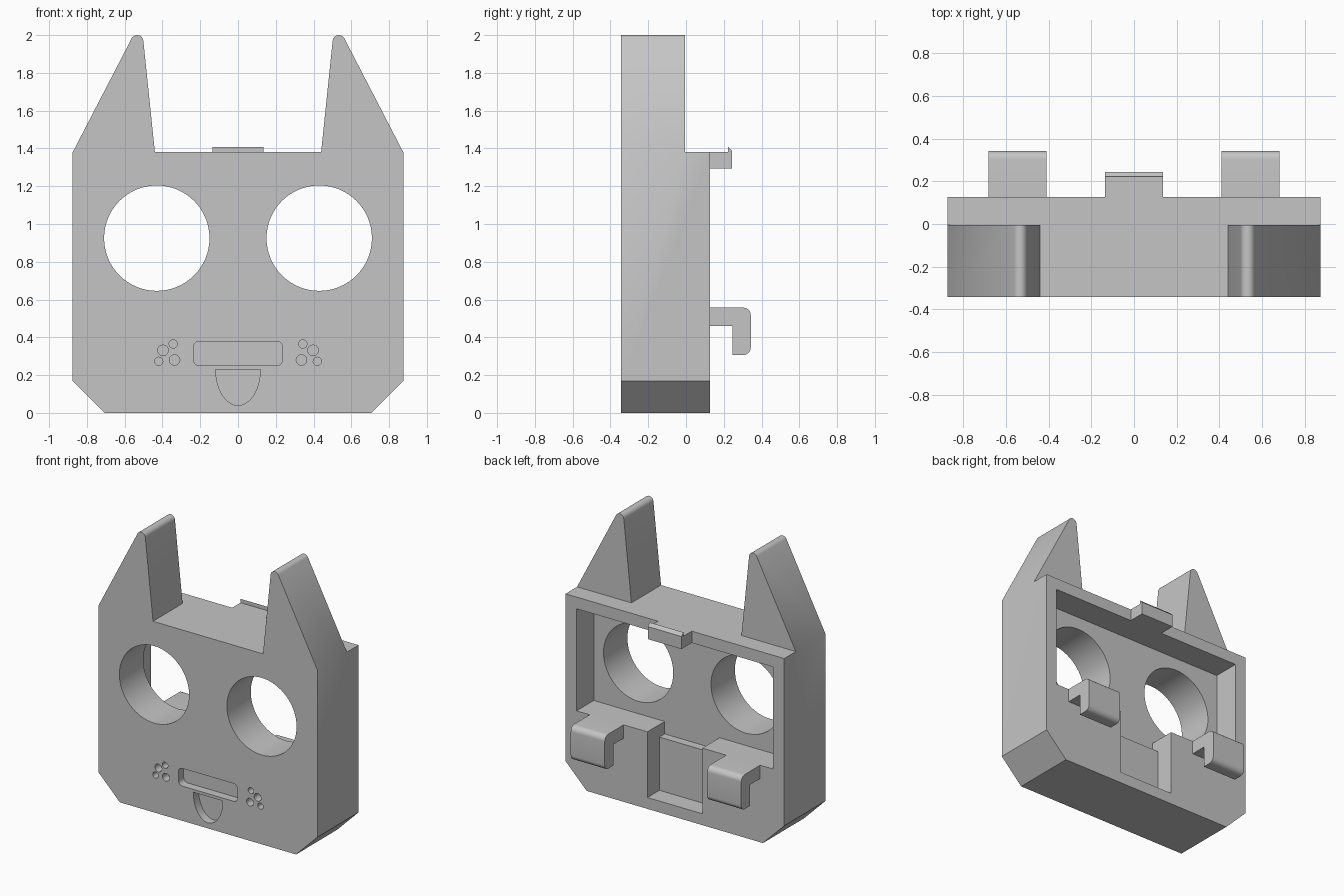
import bpy, bmesh, math

if "Cube" in bpy.data.objects:
    bpy.data.objects.remove(bpy.data.objects["Cube"])

FRONT, BACK, EAR_BACK = -0.343, 0.127, -0.005

grey = bpy.data.materials.new("matte grey")
grey.diffuse_color = (0.56, 0.56, 0.56, 1)
grey.use_nodes = True
grey.node_tree.nodes["Principled BSDF"].inputs["Base Color"].default_value = grey.diffuse_color


def arc(cx, cz, r, a0, a1, n=8, rz=None):
    """Points along an arc, angles in degrees."""
    out = []
    for i in range(n + 1):
        a = math.radians(a0 + (a1 - a0) * i / n)
        out.append((cx + r * math.cos(a), cz + (rz or r) * math.sin(a)))
    return out


def circle(cx, cz, r, n):
    return arc(cx, cz, r, 0, 360, n)[:-1]


def rect(x0, x1, z0, z1):
    return [(x0, z0), (x1, z0), (x1, z1), (x0, z1)]


def prism(name, pts, a, b, axis="y"):
    """Extrude a closed profile from a to b along y (x,z points) or x (y,z points)."""
    bm = bmesh.new()
    place = (lambda p, d: (p[0], d, p[1])) if axis == "y" else (lambda p, d: (d, p[0], p[1]))
    near = [bm.verts.new(place(p, a)) for p in pts]
    far = [bm.verts.new(place(p, b)) for p in pts]
    bm.faces.new(near)
    bm.faces.new(far[::-1])
    for i in range(len(pts)):
        j = (i + 1) % len(pts)
        bm.faces.new((near[j], near[i], far[i], far[j]))
    bmesh.ops.recalc_face_normals(bm, faces=bm.faces)
    mesh = bpy.data.meshes.new(name)
    bm.to_mesh(mesh)
    bm.free()
    obj = bpy.data.objects.new(name, mesh)
    bpy.context.collection.objects.link(obj)
    mesh.materials.append(grey)
    return obj


def activate(obj):
    bpy.ops.object.select_all(action="DESELECT")
    obj.select_set(True)
    bpy.context.view_layer.objects.active = obj


def cut(target, pts, a, b):
    """Remove a prism from the target."""
    cutter = prism("cutter", pts, a, b)
    cutter.hide_render = True
    mod = target.modifiers.new("cut", "BOOLEAN")
    mod.operation, mod.solver, mod.object = "DIFFERENCE", "EXACT", cutter
    activate(target)
    bpy.ops.object.modifier_apply(modifier=mod.name)
    bpy.data.objects.remove(cutter)


# Head silhouette: chamfered bottom corners and two round-tipped ears
half = [(0.705, 0), (0.875, 0.17), (0.875, 1.38)]
half += arc(0.534, 1.967, 0.033, 28, 174, 10) + [(0.44, 1.38)]
head = prism("head_shell", half + [(-x, z) for x, z in reversed(half)], FRONT, BACK)

# Ears are shallower than the head
cut(head, rect(-1, 1, 1.38, 2.2), EAR_BACK, 0.5)

# Rear pocket with a notch dropping into the lower ledge, then the shallow slot
cut(head, [(-0.787, 0.557), (-0.22, 0.557), (-0.22, 0.467), (0.22, 0.467),
           (0.22, 0.557), (0.787, 0.557), (0.787, 1.295), (-0.787, 1.295)], -0.07, 0.5)
cut(head, rect(-0.22, 0.22, 0.082, 0.51), -0.01, 0.5)

# Eye holes and whisker dimples
dimples = [(0.397, 0.331, 0.028), (0.336, 0.28, 0.028),
           (0.343, 0.365, 0.022), (0.42, 0.273, 0.022)]
for s in (-1, 1):
    cut(head, circle(s * 0.43, 0.925, 0.279, 64), -0.6, 0.5)
    for x, z, r in dimples:
        cut(head, circle(s * x, z, r, 20), -0.6, FRONT + 0.06)

# Mouth slot with rounded corners
mouth = []
for sx, sz, a in ((1, 1, 0), (-1, 1, 90), (-1, -1, 180), (1, -1, 270)):
    mouth += arc(sx * 0.205, 0.315 + sz * 0.033, 0.031, a, a + 90, 5)
cut(head, mouth, -0.6, FRONT + 0.06)

# Tongue recess
cut(head, arc(0, 0.23, 0.118, 180, 360, 28, rz=0.19), -0.6, FRONT + 0.06)

# Snap clip on the top rear edge
clip = prism("top_clip", [(BACK, 1.295), (0.244, 1.295), (0.244, 1.386), (0.222, 1.408),
                          (0.222, 1.38), (BACK, 1.38)], -0.135, 0.135, "x")

# Downward hooks on the rear ledge
hook_profile = [(BACK, 0.46), (0.245, 0.46), (0.245, 0.307)]
hook_profile += arc(0.303, 0.347, 0.04, -90, 0) + arc(0.303, 0.517, 0.04, 0, 90)
hook_profile += [(BACK, 0.557)]
hooks = [prism(n, hook_profile, s * 0.41, s * 0.682, "x")
         for n, s in (("hook_left", -1), ("hook_right", 1))]

for obj in [head, clip] + hooks:
    activate(obj)
    bpy.ops.object.shade_smooth_by_angle(angle=math.radians(30))
